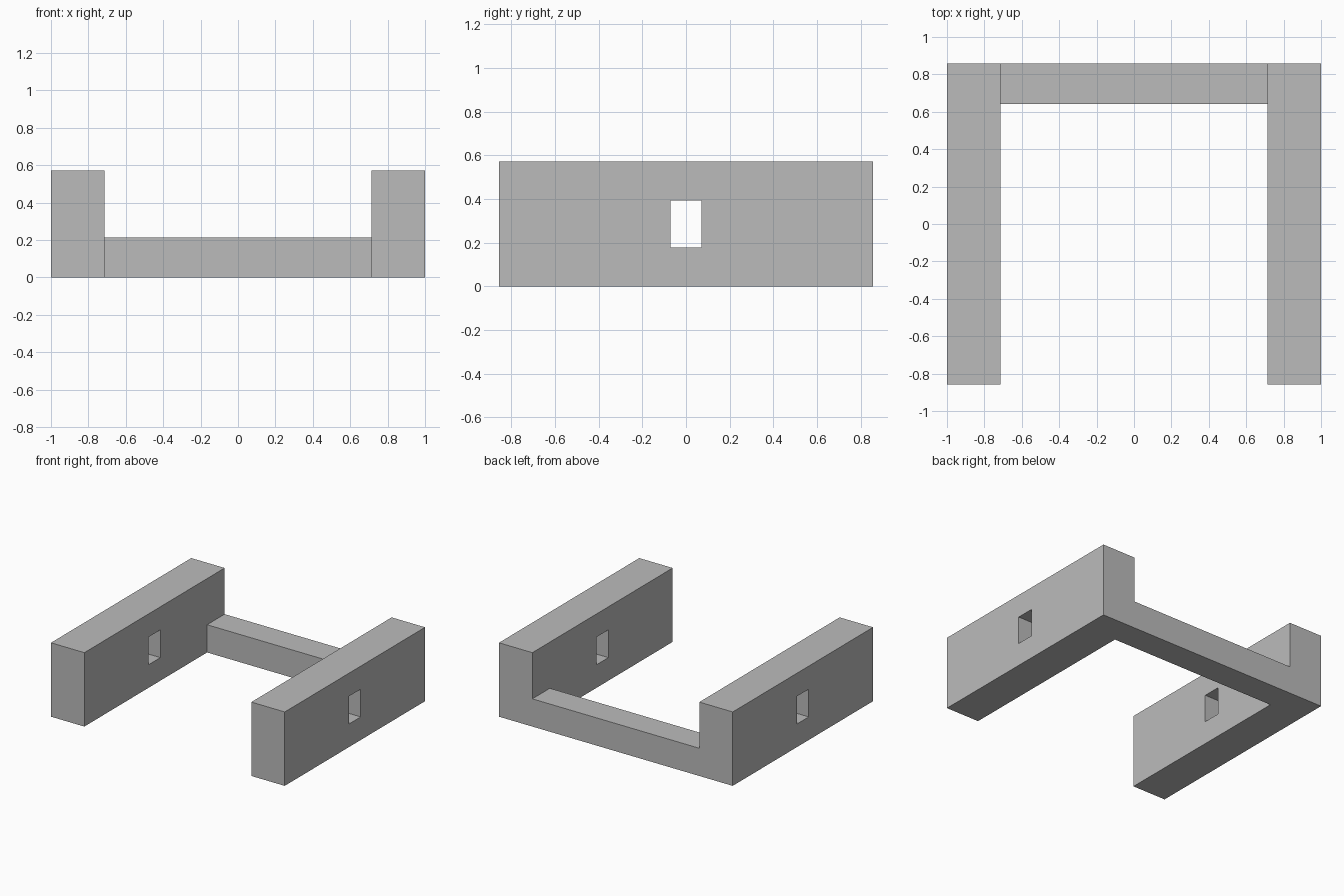
import bpy

default = bpy.data.objects.get("Cube")
if default:
    bpy.data.objects.remove(default, do_unlink=True)

# Layout in whole units; the full width is 28 units
U = 2 / 28
WIDTH, DEPTH, HEIGHT = 28 * U, 24 * U, 8 * U
WALL, BAR = 4 * U, 3 * U

grey = bpy.data.materials.new("plain grey")
grey.use_nodes = True
colour = (0.5, 0.5, 0.5, 1)
grey.diffuse_color = colour
grey.node_tree.nodes["Principled BSDF"].inputs["Base Color"].default_value = colour


def box(name, size, centre):
    bpy.ops.mesh.primitive_cube_add(size=1, location=centre)
    ob = bpy.context.object
    ob.name = name
    ob.scale = size
    bpy.ops.object.transform_apply(location=True, rotation=False, scale=True)
    ob.data.materials.append(grey)
    return ob


def combine(target, other, operation):
    """Apply an exact boolean and discard the helper."""
    other.hide_render = True
    mod = target.modifiers.new(operation.title(), 'BOOLEAN')
    mod.operation = operation
    mod.solver = 'EXACT'
    mod.object = other
    bpy.context.view_layer.objects.active = target
    bpy.ops.object.modifier_apply(modifier=mod.name)
    bpy.data.objects.remove(other, do_unlink=True)


# Back crossbar, joined between the two side walls
frame = box("u_frame", (WIDTH - 2 * WALL, BAR, BAR),
            (0, DEPTH / 2 - BAR / 2, BAR / 2))

# Side walls, each pierced by a rectangular slot
for side, label in ((1, "left"), (-1, "right")):
    x = side * (WIDTH - WALL) / 2
    wall = box(label + "_wall", (WALL, DEPTH, HEIGHT), (x, 0, HEIGHT / 2))
    slot = box(label + "_slot", (WALL * 2, 2 * U, 3 * U), (x, 0, HEIGHT / 2))
    combine(wall, slot, 'DIFFERENCE')
    combine(frame, wall, 'UNION')
